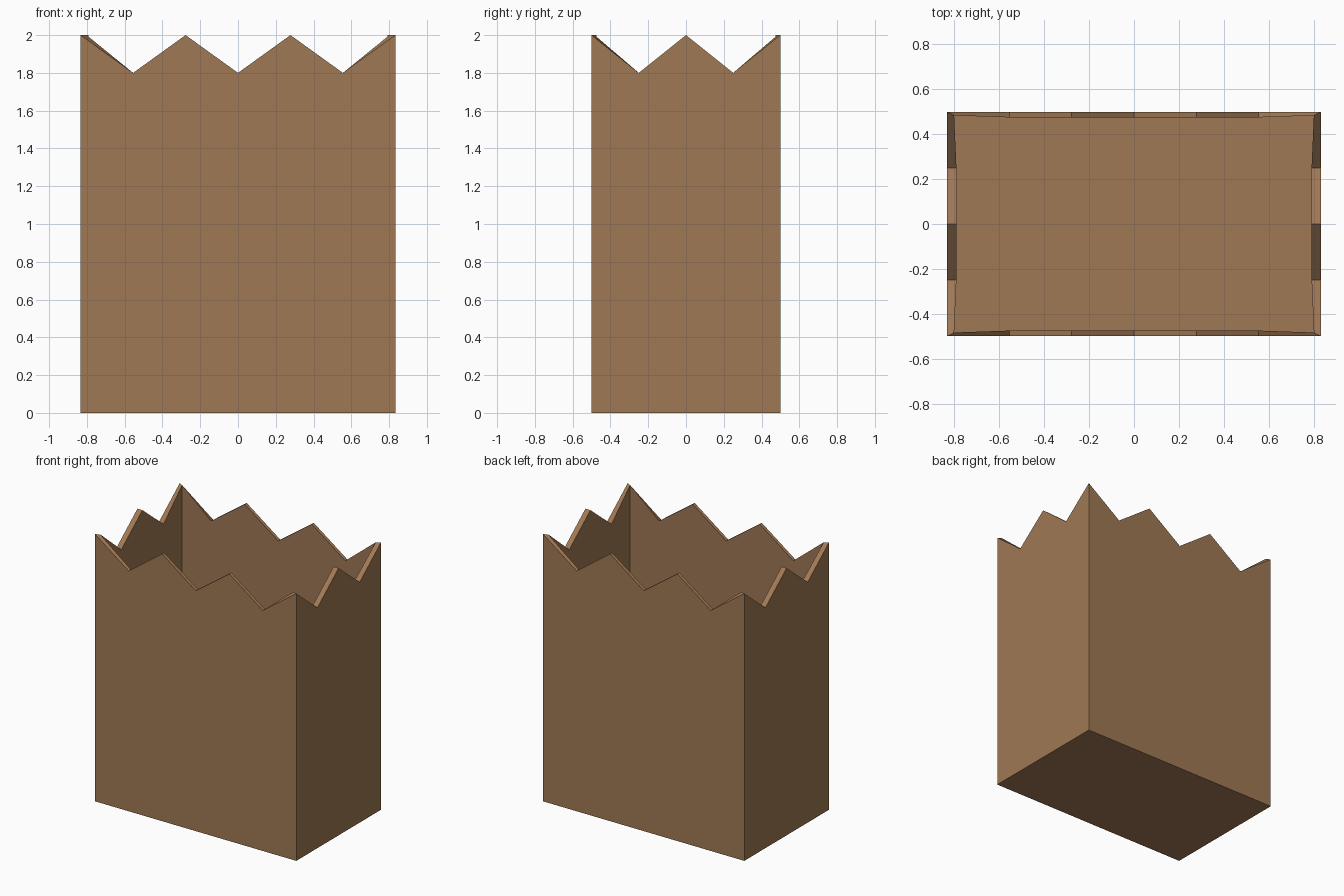
import bpy, bmesh
from mathutils import Vector

if "Cube" in bpy.data.objects:
    bpy.data.objects.remove(bpy.data.objects["Cube"])

HALF_X, HALF_Y, HEIGHT, NOTCH = 0.833, 0.5, 2.0, 0.2
corners = [Vector((-1, -1, 0)), Vector((1, -1, 0)), Vector((1, 1, 0)), Vector((-1, 1, 0))]
teeth = [3, 2, 3, 2]

bm = bmesh.new()
base = [bm.verts.new(c) for c in corners]
peaks = [bm.verts.new(c + Vector((0, 0, HEIGHT))) for c in corners]

# Bag bottom
bm.faces.new(base[::-1])

# Four walls, each with a zigzag top edge
for i, n in enumerate(teeth):
    j = (i + 1) % 4
    rim = []
    for k in range(1, 2 * n):
        p = corners[i].lerp(corners[j], k / (2 * n))
        p.z = HEIGHT - (NOTCH if k % 2 else 0)
        rim.append(bm.verts.new(p))
    bm.faces.new([base[i], base[j], peaks[j]] + rim[::-1] + [peaks[i]])

bm.normal_update()
mesh = bpy.data.meshes.new("paper_bag")
bm.to_mesh(mesh)
bm.free()
bag = bpy.data.objects.new("paper_bag", mesh)
bpy.context.collection.objects.link(bag)
bag.scale = (HALF_X, HALF_Y, 1)

# Paper thickness, grown inwards
solid = bag.modifiers.new("thickness", 'SOLIDIFY')
solid.thickness = 0.05
solid.offset = -1

# Brown paper
mat = bpy.data.materials.new("brown_paper")
mat.diffuse_color = (0.35, 0.19, 0.09, 1)
mat.use_nodes = True
mat.node_tree.nodes["Principled BSDF"].inputs["Base Color"].default_value = mat.diffuse_color
mesh.materials.append(mat)
